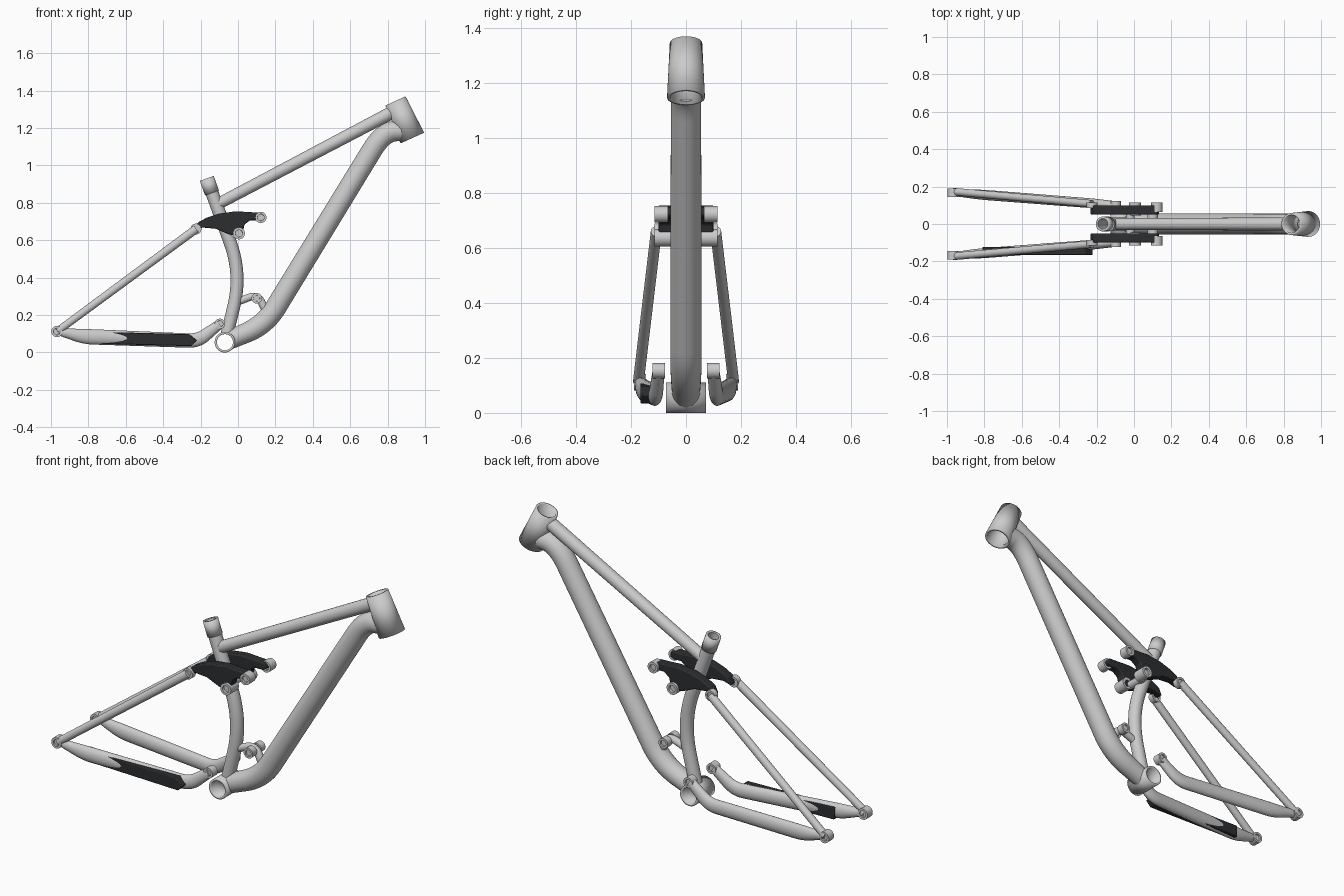
import bpy, bmesh, math
from mathutils import Vector, Matrix

if "Cube" in bpy.data.objects:
    bpy.data.objects.remove(bpy.data.objects["Cube"])

dark = bpy.data.materials.new("dark_plastic")
dark.diffuse_color = (0.025, 0.027, 0.03, 1)
dark.use_nodes = True
dark.node_tree.nodes["Principled BSDF"].inputs["Base Color"].default_value = dark.diffuse_color
Y = Vector((0, 1, 0))


def finish(name, bm, mat=None, mirror=False, wall=0):
    bmesh.ops.recalc_face_normals(bm, faces=bm.faces)
    me = bpy.data.meshes.new(name)
    bm.to_mesh(me)
    bm.free()
    ob = bpy.data.objects.new(name, me)
    bpy.context.collection.objects.link(ob)
    if mat:
        me.materials.append(mat)
    if wall:
        m = ob.modifiers.new("wall", 'SOLIDIFY')
        m.thickness, m.offset = wall, -1
    if mirror:
        m = ob.modifiers.new("mirror", 'MIRROR')
        m.use_axis = (False, True, False)
    return ob


def smooth_path(pts, bend):
    """Round every inner corner; points are (x, y, z, side radius, upright radius)."""
    P = [Vector(p) for p in pts]
    out = [P[0]]
    for a, b, c in zip(P, P[1:], P[2:]):
        s = b + (a - b) * min(0.49, bend / (a - b).length)
        e = b + (c - b) * min(0.49, bend / (c - b).length)
        for i in range(11):
            t = i / 10
            out.append(s * (1 - t) ** 2 + b * 2 * t * (1 - t) + e * t * t)
    return out + [P[-1]]


def tube(name, pts, bend=0.08, seg=32, cap=True, **kw):
    path = smooth_path(pts, bend)
    bm = bmesh.new()
    rings = []
    for i, p in enumerate(path):
        t = (path[min(i + 1, len(path) - 1)] - path[max(i - 1, 0)]).to_3d().normalized()
        u = (Y - t * Y.dot(t)).normalized()
        v = t.cross(u)
        ring = []
        for k in range(seg):
            a = math.tau * k / seg
            ring.append(bm.verts.new(p.to_3d() + u * p[3] * math.cos(a) + v * p[4] * math.sin(a)))
        rings.append(ring)
    for r, q in zip(rings, rings[1:]):
        for k in range(seg):
            bm.faces.new((r[k], r[(k + 1) % seg], q[(k + 1) % seg], q[k]))
    if cap:
        bm.faces.new(rings[0])
        bm.faces.new(rings[-1])
    return finish(name, bm, **kw)


def boss(name, x, z, r, y0, y1, cap=True, recess=True, **kw):
    """Pivot cylinder along y, with a recessed bolt hole in each end."""
    bm = bmesh.new()
    bmesh.ops.create_cone(bm, cap_ends=cap, segments=32, radius1=r, radius2=r, depth=y1 - y0,
                          matrix=Matrix.Translation((x, (y0 + y1) / 2, z)) @ Matrix.Rotation(math.pi / 2, 4, 'X'))
    if cap and recess:
        ends = [f for f in bm.faces if len(f.verts) > 4]
        for f in ends:
            bmesh.ops.inset_individual(bm, faces=[f], thickness=r * 0.4)
            bmesh.ops.inset_individual(bm, faces=[f], thickness=r * 0.02, depth=-(y1 - y0) * 0.2)
    return finish(name, bm, **kw)


def plate(name, profile, y0, y1, bevel, **kw):
    bm = bmesh.new()
    f = bm.faces.new([bm.verts.new((x, y0, z)) for x, z in profile])
    g = bmesh.ops.extrude_face_region(bm, geom=[f])
    bmesh.ops.translate(bm, vec=(0, y1 - y0, 0), verts=[v for v in g["geom"] if isinstance(v, bmesh.types.BMVert)])
    ob = finish(name, bm, **kw)
    m = ob.modifiers.new("bevel", 'BEVEL')
    m.width, m.segments, m.limit_method = bevel, 2, 'ANGLE'
    return ob


def cut(ob, cutter):
    m = ob.modifiers.new("cut", 'BOOLEAN')
    m.operation, m.object, m.solver = 'DIFFERENCE', cutter, 'EXACT'
    bpy.context.view_layer.objects.active = ob
    for n in [x.name for x in ob.modifiers]:
        bpy.ops.object.modifier_apply(modifier=n)


def pts2d(rows):
    return [(x, 0, z, r, r) for x, z, r in rows]


# Main frame
tube("head_tube", pts2d([(0.842, 1.345, 0.059), (0.932, 1.147, 0.069)]), cap=False, wall=0.012, seg=48)
boss("bottom_bracket_shell", -0.07, 0.055, 0.055, -0.073, 0.073, cap=False, wall=0.012)
top = tube("top_tube", pts2d([(0.86, 1.303, 0.035), (-0.115, 0.79, 0.031)]))
down = tube("down_tube", pts2d([(0.905, 1.19, 0.055), (0.775, 1.178, 0.055),
                                (0.145, 0.148, 0.057), (-0.07, 0.057, 0.05)]), bend=0.11, seg=40)
seat = tube("seat_tube", pts2d([(-0.068, 0.06, 0.034), (0.02, 0.42, 0.035), (-0.166, 0.928, 0.035)]),
            bend=0.18, cap=False, wall=0.008)
tube("seat_collar", pts2d([(-0.139, 0.853, 0.0395), (-0.167, 0.931, 0.0395)]), cap=False, wall=0.011)

# Hollow out the tube ends inside the head tube and bottom bracket
head_cut = tube("head_cutter", pts2d([(0.83, 1.371, 0.048), (0.944, 1.121, 0.058)]), seg=48)
shell_cut = boss("shell_cutter", -0.07, 0.055, 0.044, -0.1, 0.1, recess=False)
for ob, c in ((top, head_cut), (down, head_cut), (down, shell_cut), (seat, shell_cut)):
    cut(ob, c)
for c in (head_cut, shell_cut):
    bpy.data.objects.remove(c)

# Lower shock mount
tube("shock_bridge", pts2d([(-0.01, 0.268, 0.02), (0.105, 0.312, 0.02), (0.16, 0.2, 0.022)]), bend=0.05)
boss("shock_mount", 0.1, 0.29, 0.028, 0.018, 0.055, mirror=True)

# Rear triangle
tube("chainstay", [(-0.965, 0.168, 0.112, 0.018, 0.018), (-0.82, 0.157, 0.085, 0.027, 0.041),
                   (-0.215, 0.11, 0.062, 0.026, 0.038), (-0.1, 0.1, 0.15, 0.022, 0.026)],
     bend=0.05, mirror=True)
tube("seatstay", [(-0.965, 0.173, 0.114, 0.02, 0.02), (-0.225, 0.108, 0.66, 0.02, 0.023)], mirror=True)
boss("dropout", -0.968, 0.112, 0.03, 0.145, 0.19, mirror=True)
boss("chainstay_pivot", -0.097, 0.153, 0.028, 0.077, 0.122, mirror=True)
plate("chainstay_guard", [(-0.81, 0.112), (-0.26, 0.098), (-0.22, 0.065), (-0.25, 0.034), (-0.81, 0.048)],
      -0.166, -0.122, 0.004, mat=dark)

# Rocker link
plate("rocker_plate", [(-0.235, 0.655), (-0.215, 0.695), (-0.165, 0.722), (-0.1, 0.743), (-0.01, 0.755),
                       (0.07, 0.75), (0.125, 0.748), (0.135, 0.72), (0.11, 0.707), (0.065, 0.707),
                       (0.035, 0.685), (0.025, 0.64), (0.0, 0.622), (-0.05, 0.632), (-0.12, 0.662), (-0.19, 0.668)],
      0.05, 0.1, 0.006, mat=dark, mirror=True)
for name, x, z, r, y0 in (("rear", -0.225, 0.66, 0.029, 0.085), ("lower", 0.005, 0.637, 0.032, 0.045),
                          ("front", 0.122, 0.722, 0.03, 0.065)):
    boss("rocker_pivot_" + name, x, z, r, y0, 0.115, mirror=True)
boss("seat_tube_pivot", -0.02, 0.637, 0.022, -0.06, 0.06, recess=False)

# Smooth shading
for ob in bpy.context.scene.objects:
    bpy.ops.object.select_all(action='DESELECT')
    ob.select_set(True)
    bpy.context.view_layer.objects.active = ob
    bpy.ops.object.shade_smooth_by_angle(angle=math.radians(35))
